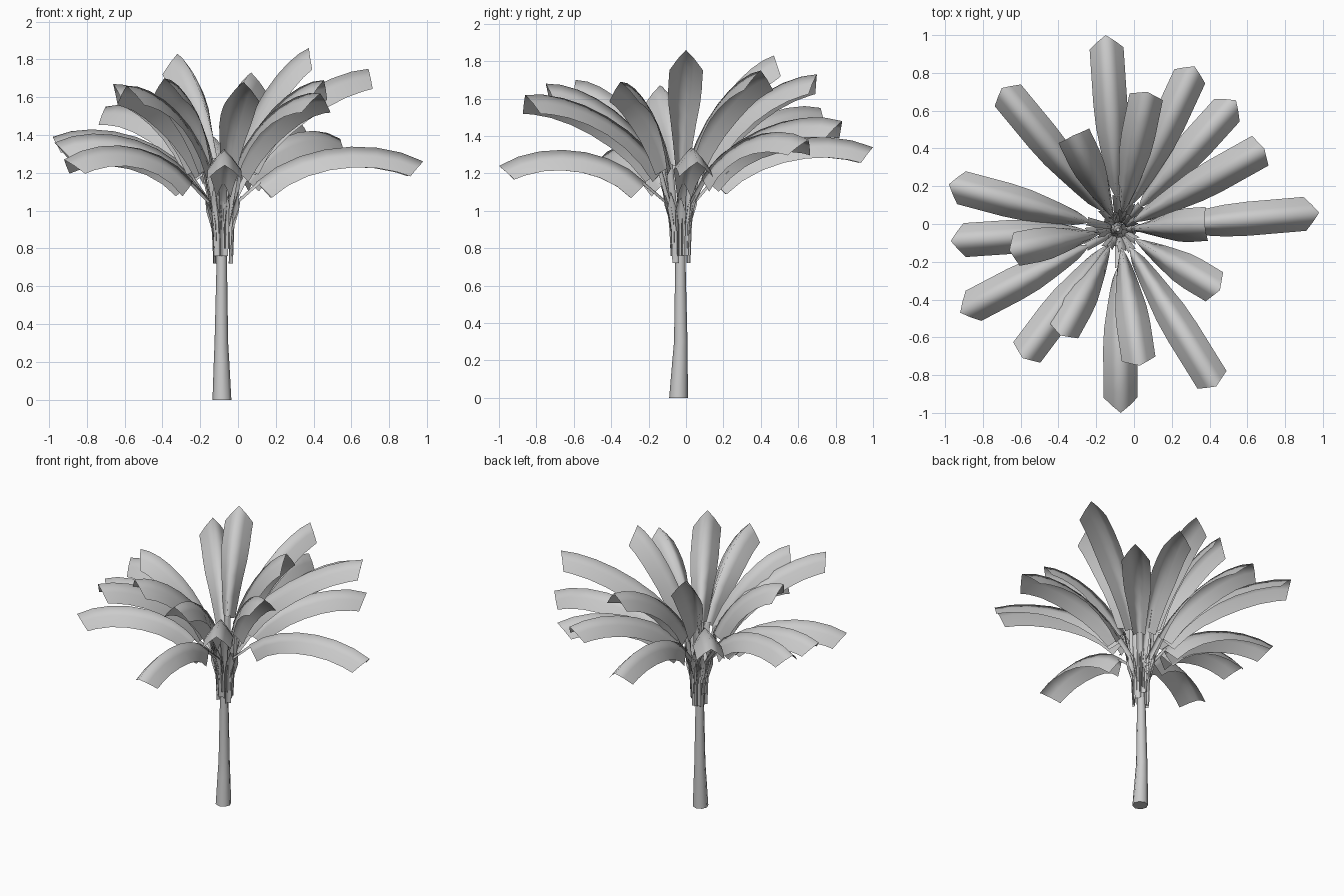
import bpy, bmesh, math
from mathutils import Vector

if "Cube" in bpy.data.objects:
    bpy.data.objects.remove(bpy.data.objects["Cube"])

UP = Vector((0, 0, 1))
AXIS = Vector((-0.08, -0.03, 0))

grey = bpy.data.materials.new("light_grey")
grey.diffuse_color = (0.6, 0.6, 0.6, 1)
grey.use_nodes = True
grey.node_tree.nodes["Principled BSDF"].inputs["Base Color"].default_value = grey.diffuse_color


def make_object(name, rows, closed=False, caps=False, angle=60):
    """Skin a list of equal-length point rows."""
    bm = bmesh.new()
    grid = [[bm.verts.new(p) for p in row] for row in rows]
    n = len(grid[0])
    for a, b in zip(grid, grid[1:]):
        for i in range(n if closed else n - 1):
            j = (i + 1) % n
            bm.faces.new((a[i], a[j], b[j], b[i]))
    if caps:
        bm.faces.new(grid[0][::-1])
        bm.faces.new(grid[-1])
    bm.normal_update()
    mesh = bpy.data.meshes.new(name)
    bm.to_mesh(mesh)
    bm.free()
    mesh.materials.append(grey)
    ob = bpy.data.objects.new(name, mesh)
    bpy.context.collection.objects.link(ob)
    bpy.context.view_layer.objects.active = ob
    ob.select_set(True)
    bpy.ops.object.shade_smooth_by_angle(angle=math.radians(angle))
    ob.select_set(False)


def folded_row(p, tangent, side, width, droop, ridge_push=0):
    """Roof-shaped cross-section with softly bowed halves."""
    normal = side.cross(tangent).normalized()
    if normal.z < 0:
        normal = -normal
    row = []
    for u in (-1, -0.5, 0, 0.5, 1):
        q = p + side * u * width - normal * droop * abs(u) ** 1.2
        row.append(q + tangent * ridge_push * (1 - abs(u)))
    return row


def blade(name, p0, p1, p2, p3, side):
    """Arched leaf: tightly folded at the base, opening towards the tip."""
    rows = []
    steps = 7
    for k in range(steps + 1):
        t = k / steps
        s = 1 - t
        p = p0 * s ** 3 + p1 * 3 * s * s * t + p2 * 3 * s * t * t + p3 * t ** 3
        tan = ((p1 - p0) * s * s + (p2 - p1) * 2 * s * t + (p3 - p2) * t * t).normalized()
        width = 0.09 * min(1, 0.42 + t * 1.2)
        droop = 0.115 - 0.01 * t
        push = 0.03 if k == steps else 0
        rows.append(folded_row(p - tan * push, tan, side, width, droop, push))
    make_object(name, rows, angle=150)


def stalk(name, points, side, sizes):
    rows = []
    for i, p in enumerate(points):
        tan = (points[min(i + 1, len(points) - 1)] - points[max(i - 1, 0)]).normalized()
        rows.append(folded_row(p, tan, side, sizes[i], sizes[i] * 0.7))
    make_object(name, rows, angle=150)


# Trunk: flared foot, slim upper part
rows = []
for z, r, x, y in ((0, 0.05, -0.085, -0.04), (0.2, 0.041, -0.087, -0.032),
                   (0.3, 0.036, -0.088, -0.028), (0.7, 0.028, -0.086, -0.03),
                   (1.0, 0.025, -0.085, -0.03), (1.12, 0.01, -0.085, -0.03)):
    rows.append([(x + r * math.cos(a * math.pi / 4), y + r * math.sin(a * math.pi / 4), z)
                 for a in range(8)])
make_object("trunk", rows, closed=True, caps=True)

# Frond tips: outer ring, then the steep inner ones
tips = [(-0.15, 1.0, 1.34), (0.32, 0.835, 1.48), (0.54, 0.655, 1.38), (0.69, 0.40, 1.75),
        (0.98, 0.06, 1.26), (0.455, -0.35, 1.69), (0.435, -0.86, 1.62), (-0.07, -1.0, 1.24),
        (-0.59, -0.71, 1.66), (-0.92, -0.47, 1.27), (-0.97, -0.09, 1.36), (-0.98, 0.21, 1.39),
        (-0.70, 0.72, 1.55), (0.375, 0.0, 1.86), (0.07, 0.70, 1.73), (-0.32, 0.47, 1.83),
        (-0.66, -0.14, 1.67), (-0.39, -0.59, 1.70), (0.03, -0.75, 1.68)]

for i, t in enumerate(tips):
    tip = Vector(t)
    out = Vector((tip.x - AXIS.x, tip.y - AXIS.y, 0)).normalized()
    side = out.cross(UP)
    lift = tip.z - 1.3
    base = AXIS + out * (0.17 - 0.2 * lift) + UP * (1.16 + 0.2 * lift)
    p1 = base.lerp(tip, 0.25) + UP * 0.18
    p2 = base.lerp(tip, 0.72) + UP * (0.16 - 0.07 * lift)
    blade(f"frond_blade_{i + 1}", base, p1, p2, tip, side)

    # Stalk with a wide sheath wrapped on the trunk
    foot = 0.72 + 0.04 * (i * 7 % 5)
    pts = [AXIS + out * 0.036 + UP * foot,
           AXIS + out * 0.040 + UP * 0.93,
           AXIS + out * 0.060 + UP * 1.04,
           base + (p1 - base) * 0.06 - UP * 0.006]
    stalk(f"frond_stalk_{i + 1}", pts, side, (0.02, 0.024, 0.02, 0.022))

# Pointed sheath husks around the crown
for i in range(8):
    a = i * 2.4
    out = Vector((math.cos(a), math.sin(a), 0))
    z = 0.9 + 0.02 * (i % 4)
    pts = [AXIS + out * 0.038 + UP * z, AXIS + out * 0.065 + UP * (z + 0.1),
           AXIS + out * 0.095 + UP * (z + 0.18)]
    stalk(f"crown_husk_{i + 1}", pts, out.cross(UP), (0.024, 0.028, 0.002))
